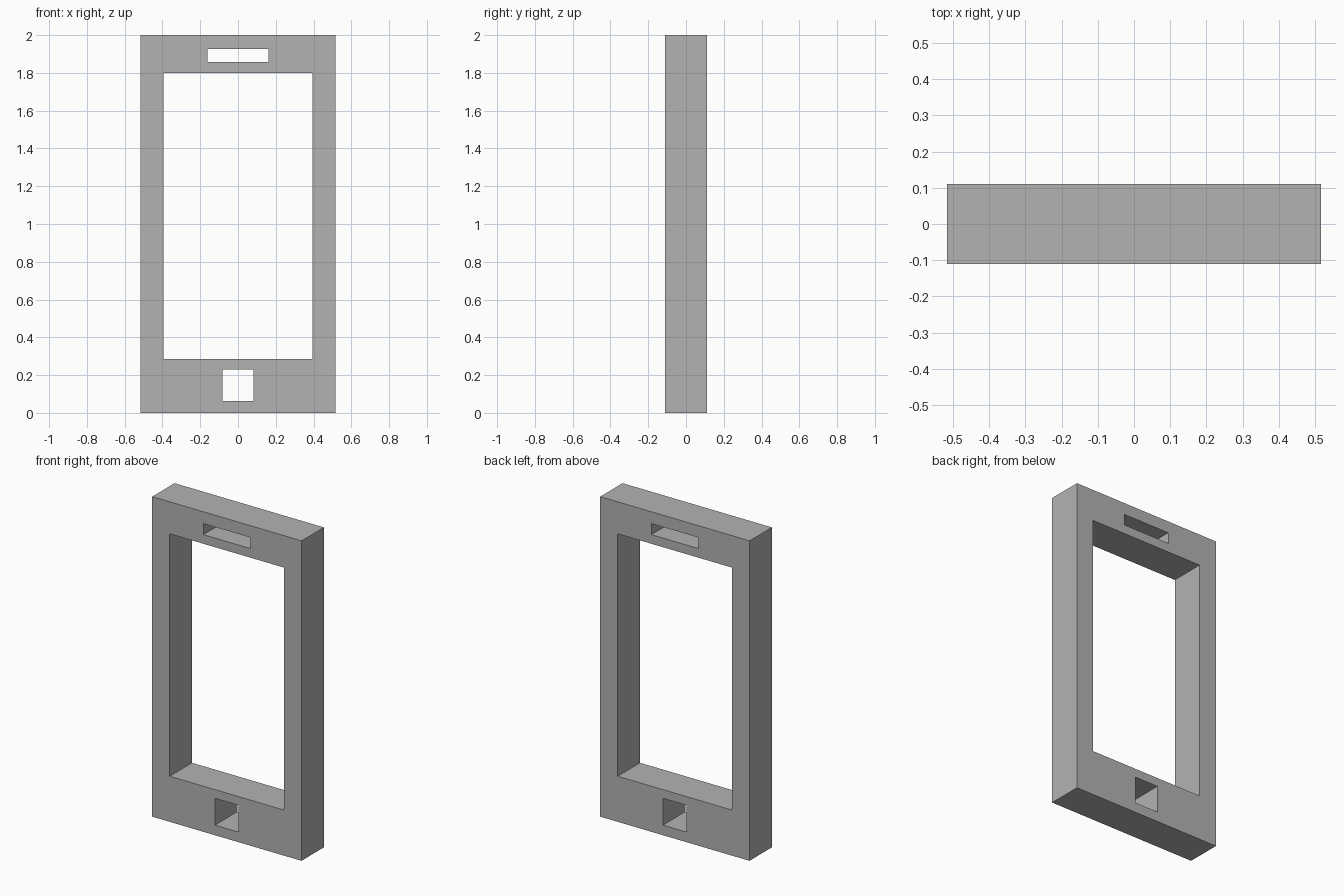
import bpy

default_cube = bpy.data.objects.get("Cube")
if default_cube:
    bpy.data.objects.remove(default_cube, do_unlink=True)

HALF_DEPTH = 0.11

# Single grey material
grey = bpy.data.materials.new("plain grey")
grey.use_nodes = True
colour = (0.45, 0.45, 0.45, 1.0)
grey.diffuse_color = colour
grey.node_tree.nodes["Principled BSDF"].inputs["Base Color"].default_value = colour


def box(name, half_width, bottom, top, half_depth):
    """Box centred on x and y, spanning bottom to top in z."""
    bpy.ops.mesh.primitive_cube_add(size=2, location=(0, 0, (bottom + top) / 2))
    obj = bpy.context.object
    obj.name = name
    obj.scale = (half_width, half_depth, (top - bottom) / 2)
    bpy.ops.object.transform_apply(location=True, rotation=False, scale=True)
    obj.data.materials.append(grey)
    return obj


# Through openings: name, half width, bottom, top
openings = [
    ("screen_opening", 0.395, 0.285, 1.8),
    ("speaker_slot", 0.162, 1.857, 1.926),
    ("button_hole", 0.082, 0.063, 0.231),
]
cutters = [box(*opening, HALF_DEPTH * 2) for opening in openings]

# Slab body, with the openings cut right through
body = box("phone_frame", 0.516, 0, 2, HALF_DEPTH)
for cutter in cutters:
    cutter.hide_render = True
    cut = body.modifiers.new(cutter.name, "BOOLEAN")
    cut.operation = "DIFFERENCE"
    cut.solver = "EXACT"
    cut.object = cutter
    bpy.ops.object.modifier_apply(modifier=cut.name)

# The cutters are no longer needed
for cutter in cutters:
    bpy.data.objects.remove(cutter, do_unlink=True)
